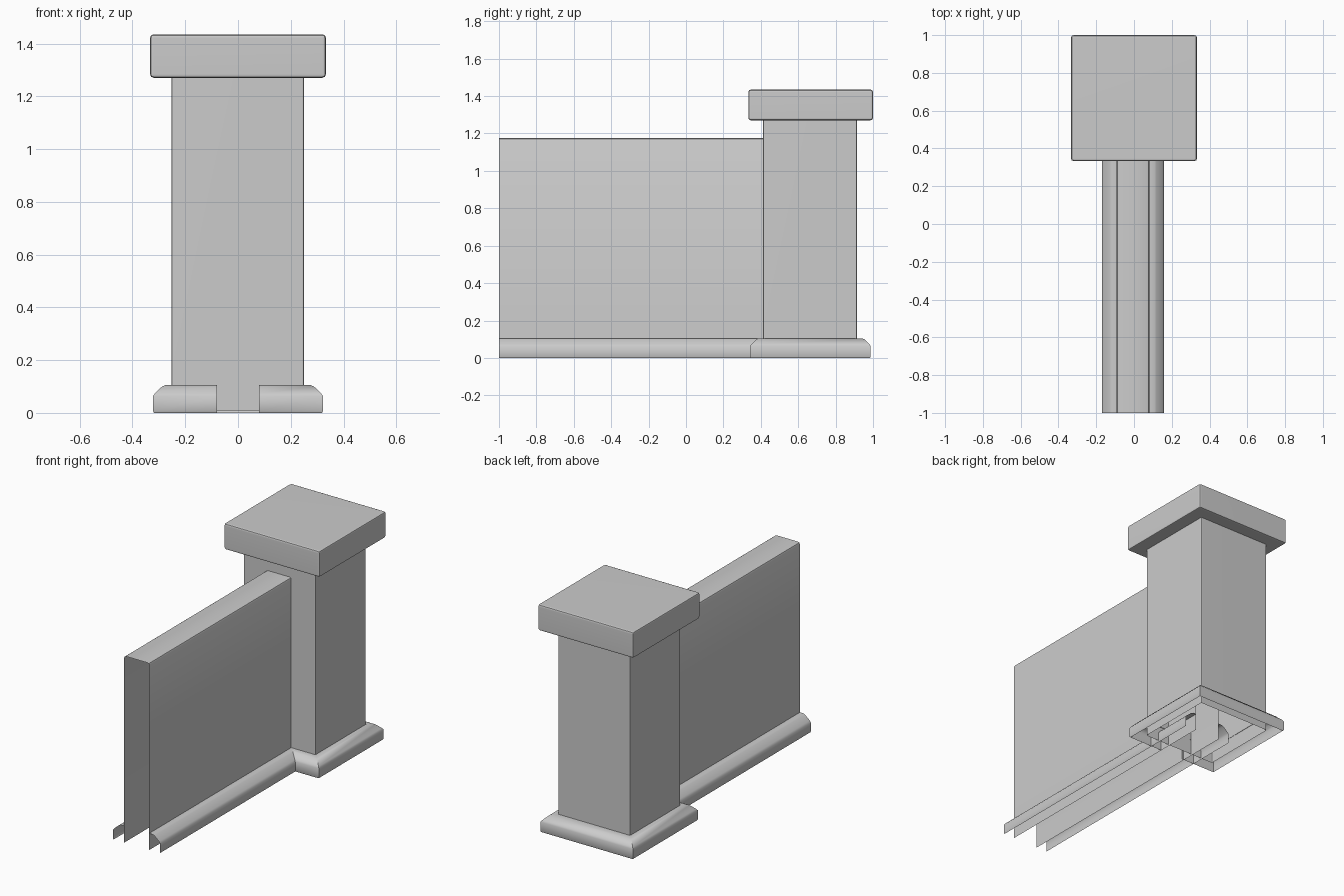
import bpy, bmesh
from mathutils import Matrix

if "Cube" in bpy.data.objects:
    bpy.data.objects.remove(bpy.data.objects["Cube"])

CY = 0.665   # pillar centre in y


def finish(name, bm):
    me = bpy.data.meshes.new(name)
    bm.to_mesh(me)
    bm.free()
    ob = bpy.data.objects.new(name, me)
    bpy.context.collection.objects.link(ob)
    bpy.context.view_layer.objects.active = ob
    bpy.ops.object.select_all(action='DESELECT')
    ob.select_set(True)
    bpy.ops.object.shade_smooth_by_angle(angle=0.7)
    return ob


def sweep(name, path, profile):
    """Open sheet: profile of (offset, z) swept along path of (x, y, dir_x, dir_y)."""
    bm = bmesh.new()
    rows = [[bm.verts.new((x + dx * o, y + dy * o, z)) for o, z in profile]
            for x, y, dx, dy in path]
    for a, b in zip(rows, rows[1:]):
        for j in range(len(profile) - 1):
            bm.faces.new((a[j], b[j], b[j + 1], a[j + 1]))
    return finish(name, bm)


def box(name, size, centre, bevel, open_bottom=False):
    bm = bmesh.new()
    bmesh.ops.create_cube(bm, size=1, matrix=Matrix.Translation(centre) @ Matrix.Diagonal((*size, 1)))
    if open_bottom:
        bm.normal_update()
        bmesh.ops.delete(bm, geom=[f for f in bm.faces if f.normal.z < -0.5], context='FACES')
    edges = [e for e in bm.edges if not e.is_boundary]
    bmesh.ops.bevel(bm, geom=edges, offset=bevel, segments=2, profile=0.5, affect='EDGES')
    ob = finish(name, bm)
    ob.modifiers.new("flat_faces", 'WEIGHTED_NORMAL').keep_sharp = True
    return ob


# Pillar shaft (open underneath) and overhanging cap
box("pillar_shaft", (0.502, 0.502, 1.275), (-0.001, 0.663, 0.6475), 0.008, True)
box("pillar_cap", (0.667, 0.667, 0.165), (0, 0.6665, 1.3525), 0.014)

# Skirting round the pillar, with a gap where the wall enters
h, g = 0.25, 0.08
ring = [(g, -h, 0, -1), (h, -h, 1, -1), (h, h, 1, 1),
        (-h, h, -1, 1), (-h, -h, -1, -1), (-g, -h, 0, -1)]
sweep("pillar_skirting", [(x, y + CY, a, b) for x, y, a, b in ring],
      [(0.068, 0), (0.072, 0.006), (0.072, 0.064), (0.065, 0.074),
       (0.038, 0.1), (0.026, 0.105), (0, 0.105)])

# Wall: open-ended shell with softened top edges, running into the pillar
w, t, c = 0.087, 1.175, 0.013
sweep("wall", [(-0.005, -1, 1, 0), (-0.005, CY, 1, 0)],
      [(w, 0), (w, t - c), (w - 0.004, t - 0.004), (w - c, t),
       (c - w, t), (0.004 - w, t - 0.004), (-w, t - c), (-w, 0)])

# Skirting on both sides of the wall
for side, label in ((1, "right"), (-1, "left")):
    ends = [(-0.005 + side * w, y, side, 0) for y in (-1, CY)]
    sweep("wall_skirting_" + label, ends[::side],
          [(0.074, 0), (0.077, 0.006), (0.077, 0.06), (0.069, 0.072),
           (0.036, 0.1), (0.026, 0.105), (0, 0.105)])
